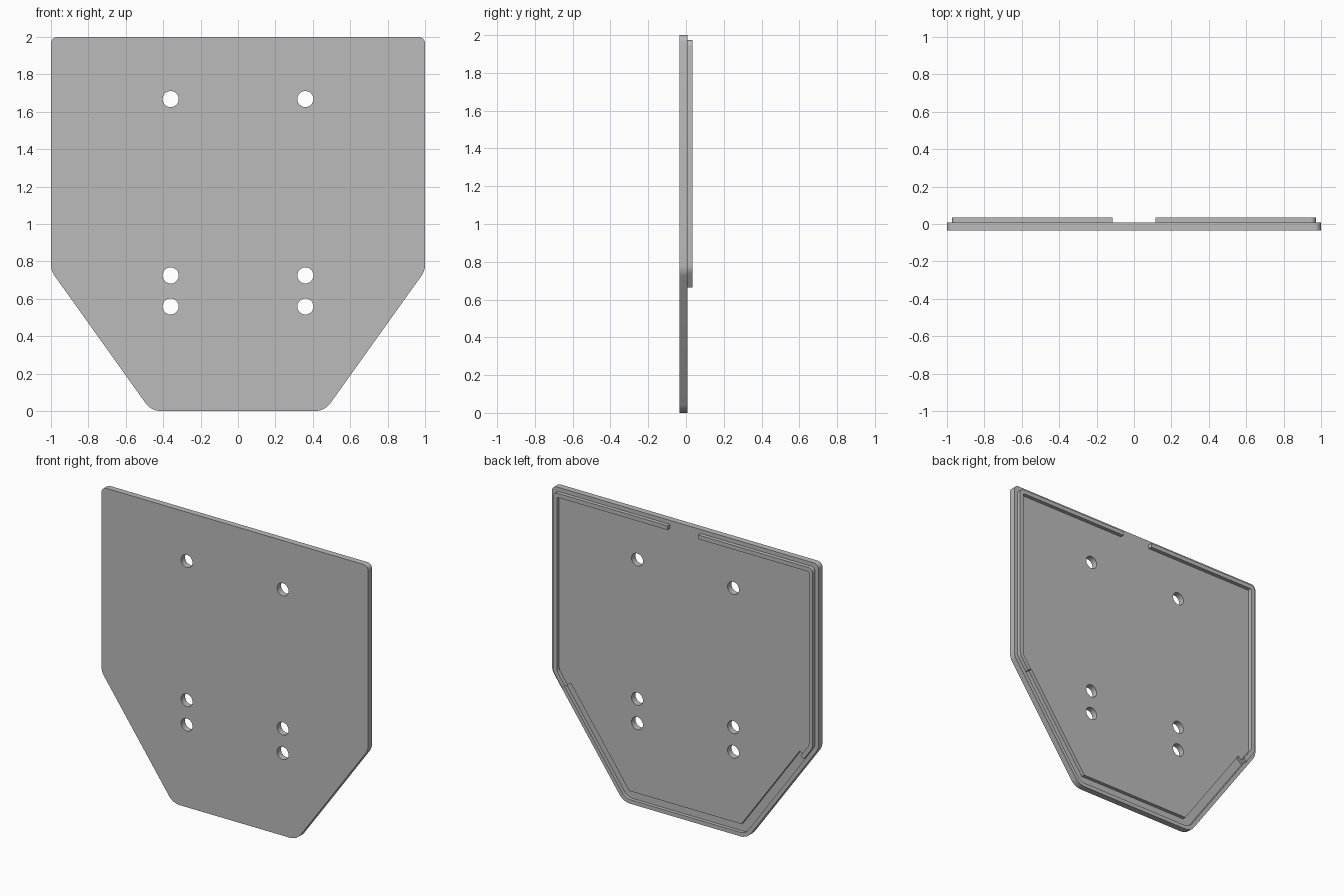
import bpy, bmesh, math
from mathutils import Vector

default = bpy.data.objects.get("Cube")
if default:
    bpy.data.objects.remove(default, do_unlink=True)

FRONT, BACK, LIP_BACK = -0.034, 0.008, 0.034
WALL = 0.027                      # inset of lip and groove from the rim
END = 0.125                       # where lip meets groove along the slanted side
SLOPE = math.radians(54.5)
C, S = math.cos(SLOPE), math.sin(SLOPE)

grey = bpy.data.materials.new("plain grey")
grey.use_nodes = True
grey.diffuse_color = (0.5, 0.5, 0.5, 1)
grey.node_tree.nodes["Principled BSDF"].inputs["Base Color"].default_value = (0.5, 0.5, 0.5, 1)


# Outline corners on the +x half, inset by d
def top(d):
    return Vector((1 - d, 2 - d))


def side(d):
    return Vector((1 - d, 0.75 + d * math.tan((math.pi / 2 - SLOPE) / 2)))


def low(d):
    return Vector((0.464 - d * math.tan(SLOPE / 2), d))


def slant(d):
    return Vector((1 - C * END - S * d, 0.75 - S * END + C * d))


def flip(p):
    return Vector((-p.x, p.y))


def rounded(corners):
    """Replace each (point, radius) corner by an arc; radius 0 stays sharp."""
    out = []
    for i, (p, r) in enumerate(corners):
        if r <= 0:
            out.append(p)
            continue
        a = (corners[i - 1][0] - p).normalized()
        b = (corners[(i + 1) % len(corners)][0] - p).normalized()
        half = a.angle(b) / 2
        centre = p + (a + b).normalized() * r / math.sin(half)
        start = p + a * r / math.tan(half) - centre
        end = p + b * r / math.tan(half) - centre
        turn = start.angle_signed(end)
        for k in range(9):
            ang = -turn * k / 8
            out.append(centre + Vector((start.x * math.cos(ang) - start.y * math.sin(ang),
                                        start.x * math.sin(ang) + start.y * math.cos(ang))))
    return out


def prism(name, outline, y0, y1):
    bm = bmesh.new()
    face = bm.faces.new([bm.verts.new((p.x, y0, p.y)) for p in outline])
    ext = bmesh.ops.extrude_face_region(bm, geom=[face])
    for v in ext["geom"]:
        if isinstance(v, bmesh.types.BMVert):
            v.co.y = y1
    bmesh.ops.recalc_face_normals(bm, faces=bm.faces)
    mesh = bpy.data.meshes.new(name)
    bm.to_mesh(mesh)
    bm.free()
    mesh.materials.append(grey)
    obj = bpy.data.objects.new(name, mesh)
    bpy.context.collection.objects.link(obj)
    return obj


def activate(obj):
    bpy.ops.object.select_all(action='DESELECT')
    obj.select_set(True)
    bpy.context.view_layer.objects.active = obj


def cut(target, cutter):
    mod = target.modifiers.new("cut", 'BOOLEAN')
    mod.operation, mod.solver, mod.object = 'DIFFERENCE', 'EXACT', cutter
    activate(target)
    bpy.ops.object.modifier_apply(modifier=mod.name)
    bpy.data.objects.remove(cutter, do_unlink=True)


# Plate with rounded corners
half = [(top(0), 0.035), (side(0), 0.1), (low(0), 0.1)]
plate = prism("plate", rounded(half + [(flip(p), r) for p, r in reversed(half)]), FRONT, BACK)

# Groove around the lower edge of the back
wide = 0.085
groove_half = [(slant(WALL), 0), (low(WALL), 0.073)]
inner_half = [(low(wide), 0), (slant(wide), 0)]
groove = rounded(groove_half + [(flip(p), r) for p, r in reversed(groove_half)]
                 + [(flip(p), r) for p, r in reversed(inner_half)] + inner_half)
cut(plate, prism("groove_cutter", groove, BACK - 0.024, BACK + 0.05))

# Six mounting holes
for sx in (-1, 1):
    for z in (1.668, 0.725, 0.559):
        ring = [Vector((sx * 0.36 + 0.043 * math.cos(k * math.tau / 32),
                        z + 0.043 * math.sin(k * math.tau / 32))) for k in range(32)]
        cut(plate, prism("hole_cutter", ring, -0.1, 0.1))

# Raised lip on the back, one half per side with a gap at the top
thick = WALL + 0.028
lip = [(Vector((0.115, 2 - WALL)), 0), (top(WALL), 0.03), (side(WALL), 0.073), (slant(WALL), 0),
       (slant(thick), 0), (side(thick), 0.045), (top(thick), 0.012), (Vector((0.115, 2 - thick)), 0)]
parts = [plate,
         prism("left_lip", rounded(lip), BACK - 0.002, LIP_BACK),
         prism("right_lip", rounded([(flip(p), r) for p, r in lip]), BACK - 0.002, LIP_BACK)]

for obj in parts:
    activate(obj)
    bpy.ops.object.shade_smooth_by_angle(angle=math.radians(30))
